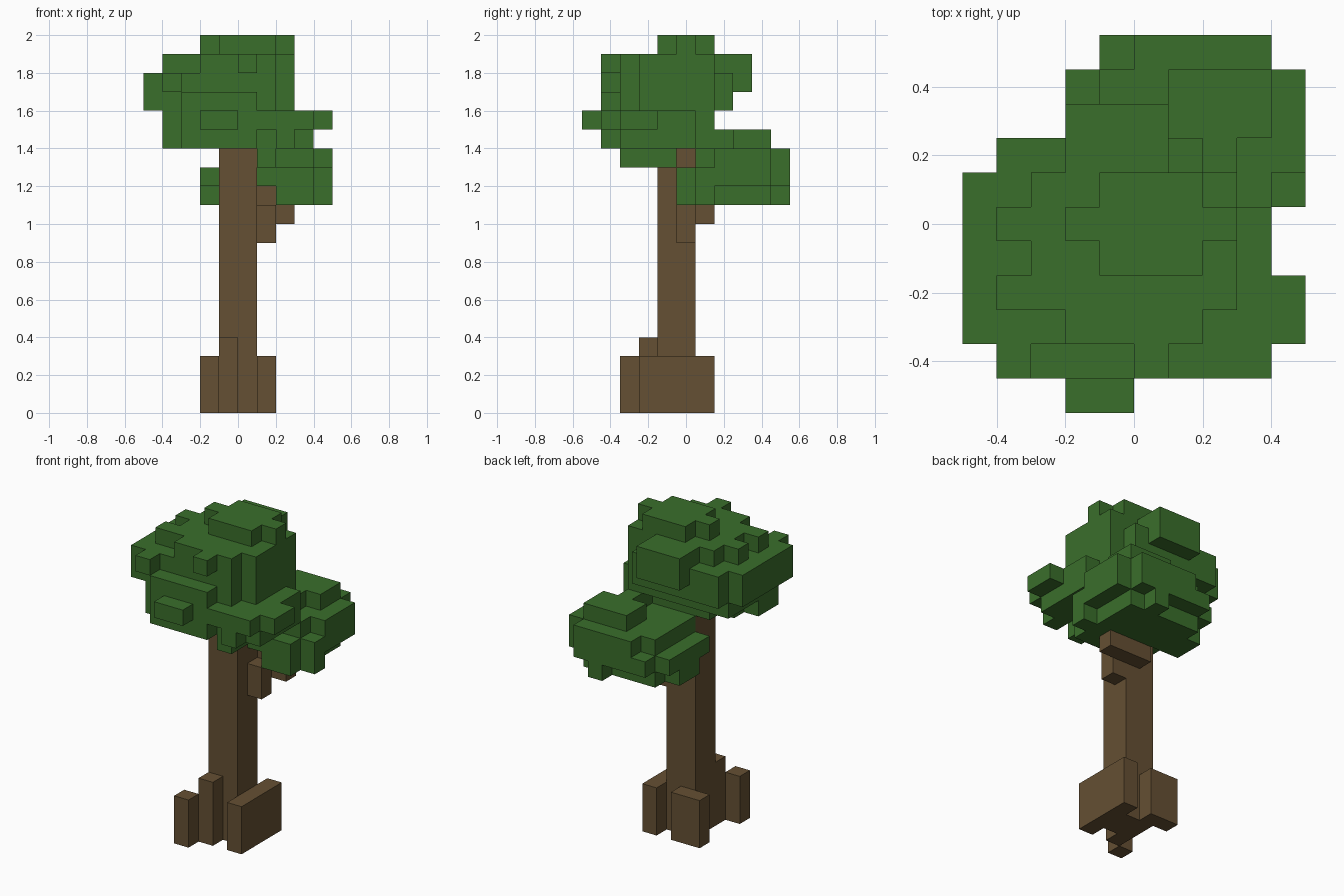
import bpy
import bmesh
from mathutils import Vector

CELL = 0.1

cube = bpy.data.objects.get("Cube")
if cube:
    bpy.data.objects.remove(cube, do_unlink=True)


def make_material(name, color):
    mat = bpy.data.materials.new(name)
    mat.use_nodes = True
    mat.diffuse_color = color
    mat.node_tree.nodes["Principled BSDF"].inputs["Base Color"].default_value = color
    return mat


bark = make_material("bark brown", (0.13, 0.08, 0.033, 1))
leaf = make_material("leaf green", (0.042, 0.156, 0.024, 1))


def block(cells, x, y, z):
    """Fill a box of grid cells."""
    cells.update((i, j, k) for i in range(*x) for j in range(*y) for k in range(*z))


def build(name, cells, material):
    """Skin a set of cells, keeping only the outer faces."""
    bm = bmesh.new()
    corners = {}

    def corner(p):
        key = tuple(round(c) for c in p)
        if key not in corners:
            corners[key] = bm.verts.new((key[0] * CELL, (key[1] - 0.5) * CELL, key[2] * CELL))
        return corners[key]

    axes = [Vector((1, 0, 0)), Vector((0, 1, 0)), Vector((0, 0, 1))]
    for cell in sorted(cells):
        base = Vector(cell)
        for a in range(3):
            n, u, v = axes[a], axes[(a + 1) % 3], axes[(a + 2) % 3]
            if tuple(int(c) for c in base + n) not in cells:
                o = base + n
                bm.faces.new([corner(p) for p in (o, o + u, o + u + v, o + v)])
            if tuple(int(c) for c in base - n) not in cells:
                bm.faces.new([corner(p) for p in (base, base + v, base + u + v, base + u)])
    # Merge flat areas into large faces
    bmesh.ops.dissolve_limit(bm, angle_limit=0.01, verts=bm.verts, edges=bm.edges)
    mesh = bpy.data.meshes.new(name)
    bm.to_mesh(mesh)
    bm.free()
    mesh.materials.append(material)
    obj = bpy.data.objects.new(name, mesh)
    bpy.context.collection.objects.link(obj)
    return obj


# Trunk
trunk = set()
block(trunk, x=(-1, 1), y=(-1, 1), z=(0, 14))
build("trunk", trunk, bark)

# Roots around the base
roots = {
    "right_side_root": dict(x=(1, 2), y=(-2, 2), z=(0, 3)),
    "back_root": dict(x=(-2, 0), y=(1, 2), z=(0, 3)),
    "front_root": dict(x=(-1, 0), y=(-2, -1), z=(0, 4)),
    "front_root_tip": dict(x=(-2, -1), y=(-3, -2), z=(0, 3)),
}
for name, size in roots.items():
    cells = set()
    block(cells, **size)
    build(name, cells, bark)

# Branch carrying the lower foliage
branch = set()
block(branch, x=(1, 2), y=(0, 1), z=(9, 11))
block(branch, x=(0, 3), y=(1, 2), z=(10, 11))
block(branch, x=(1, 2), y=(1, 2), z=(11, 12))
build("branch", branch, bark)

# Upper crown, from the top down
crown = set()
block(crown, x=(-1, 2), y=(-1, 2), z=(19, 20))
block(crown, x=(-2, 3), y=(0, 1), z=(19, 20))
# Shoulder layer
block(crown, x=(-2, 2), y=(-3, -2), z=(18, 19))
block(crown, x=(-4, 3), y=(-2, -1), z=(18, 19))
block(crown, x=(-3, 3), y=(-1, 2), z=(18, 19))
block(crown, x=(-4, -3), y=(0, 1), z=(18, 19))
block(crown, x=(0, 1), y=(-4, -3), z=(18, 19))
block(crown, x=(-2, 1), y=(2, 4), z=(17, 19))
# Widest layers
block(crown, x=(-5, 2), y=(-3, -2), z=(16, 18))
block(crown, x=(-5, 3), y=(-2, 2), z=(16, 18))
block(crown, x=(-4, 2), y=(2, 3), z=(16, 18))
block(crown, x=(-4, -3), y=(-4, -3), z=(17, 18))
block(crown, x=(-3, 1), y=(-4, -3), z=(16, 17))
# Skirt
block(crown, x=(-3, 4), y=(-4, -3), z=(15, 16))
block(crown, x=(-4, 4), y=(-3, 1), z=(15, 16))
block(crown, x=(-4, 3), y=(1, 2), z=(15, 16))
block(crown, x=(4, 5), y=(-3, -1), z=(15, 16))
block(crown, x=(-2, 0), y=(-5, -4), z=(15, 16))
# Underside
block(crown, x=(-3, 1), y=(-4, -3), z=(14, 15))
block(crown, x=(2, 3), y=(-4, -3), z=(14, 15))
block(crown, x=(-4, -3), y=(-3, -1), z=(14, 15))
block(crown, x=(-3, 4), y=(-3, 0), z=(14, 15))
block(crown, x=(-2, 4), y=(0, 1), z=(14, 15))
block(crown, x=(1, 2), y=(-3, 0), z=(13, 14))
build("upper_crown", crown, leaf)

# Lower foliage at the back, from the top down
lower = set()
block(lower, x=(1, 4), y=(3, 5), z=(14, 15))
block(lower, x=(2, 3), y=(1, 3), z=(14, 15))
block(lower, x=(-1, 4), y=(1, 5), z=(13, 14))
block(lower, x=(0, 4), y=(5, 6), z=(12, 14))
block(lower, x=(4, 5), y=(2, 5), z=(12, 14))
# Middle layer
block(lower, x=(-2, 4), y=(1, 5), z=(12, 13))
block(lower, x=(-1, 0), y=(5, 6), z=(12, 13))
block(lower, x=(1, 4), y=(0, 1), z=(12, 13))
block(lower, x=(4, 5), y=(1, 2), z=(11, 13))
# Underside
block(lower, x=(-1, 4), y=(2, 5), z=(11, 12))
block(lower, x=(2, 4), y=(0, 2), z=(11, 12))
block(lower, x=(2, 3), y=(5, 6), z=(11, 12))
block(lower, x=(-2, -1), y=(2, 4), z=(11, 12))
build("lower_foliage", lower, leaf)
